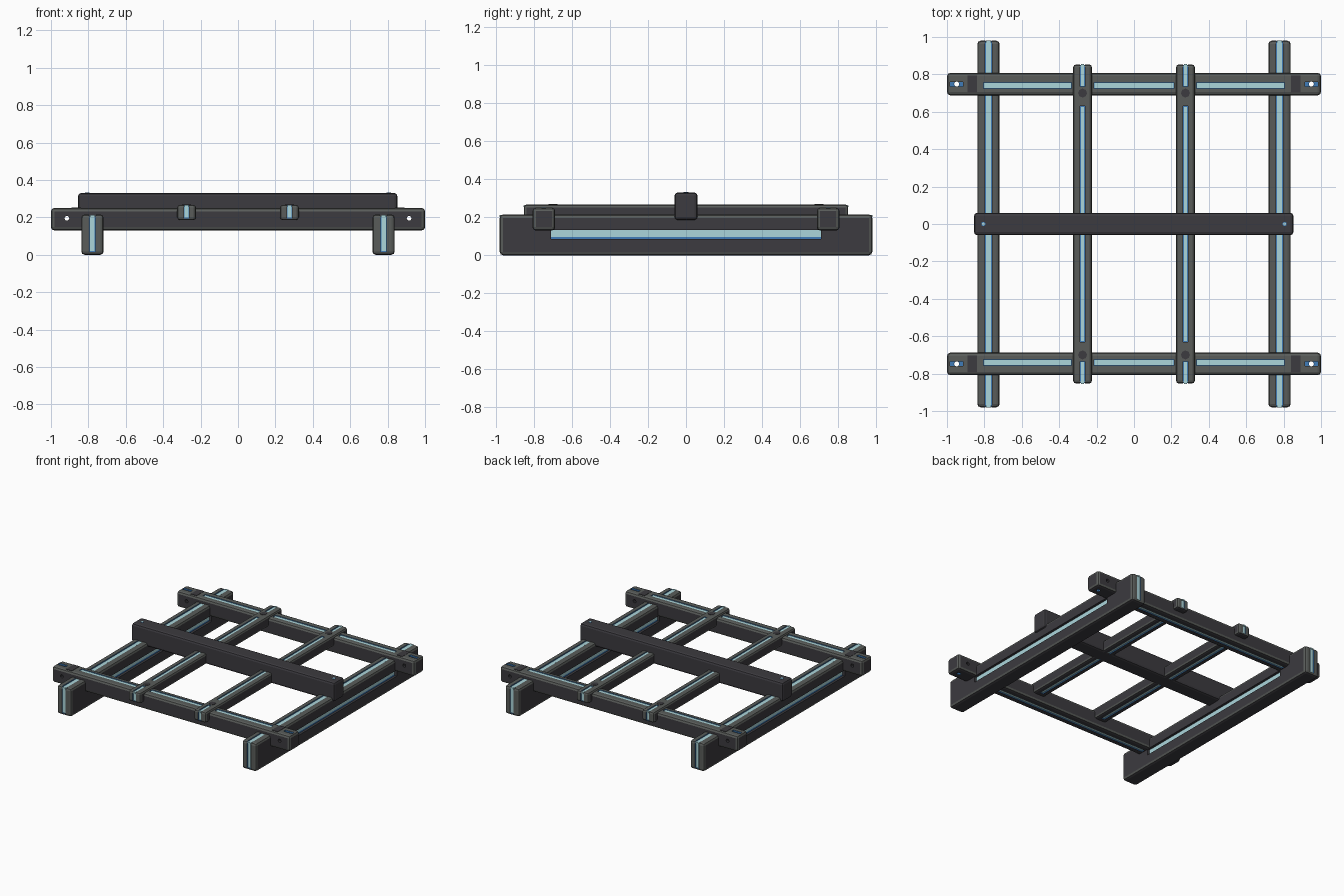
import bpy, bmesh
from mathutils import Vector

if "Cube" in bpy.data.objects:
    bpy.data.objects.remove(bpy.data.objects["Cube"])


def mat(name, rgb):
    m = bpy.data.materials.new(name)
    m.diffuse_color = (*rgb, 1)
    m.use_nodes = True
    m.node_tree.nodes["Principled BSDF"].inputs["Base Color"].default_value = m.diffuse_color
    return m


GREY = mat("worn grey", (0.100, 0.107, 0.101))
DARK = mat("dark charcoal", (0.045, 0.043, 0.050))
BLUE = mat("groove blue", (0.05, 0.20, 0.48))
CYAN = mat("pale cyan", (0.41, 0.67, 0.71))
COL = bpy.context.collection


def finish(name, bm, mats):
    me = bpy.data.meshes.new(name)
    bm.to_mesh(me)
    bm.free()
    for m in mats:
        me.materials.append(m)
    ob = bpy.data.objects.new(name, me)
    COL.objects.link(ob)
    return ob


def box(name, lo, hi, mats, bevel=0, dark_axes=()):
    """Box from corner to corner; faces along dark_axes and the underside take slot 1."""
    bm = bmesh.new()
    bmesh.ops.create_cube(bm, size=1)
    for v in bm.verts:
        v.co = Vector([lo[i] if v.co[i] < 0 else hi[i] for i in range(3)])
    if bevel:
        bmesh.ops.bevel(bm, geom=bm.edges[:], offset=bevel, segments=2,
                        profile=0.5, affect='EDGES')
    bm.normal_update()
    if len(mats) > 1:
        for f in bm.faces:
            if f.normal.z < -0.6 or any(abs(f.normal[a]) > 0.95 for a in dark_axes):
                f.material_index = 1
    return finish(name, bm, mats)


def cylinder(name, center, radius, depth, axis, mats, sides=8):
    bm = bmesh.new()
    bmesh.ops.create_cone(bm, cap_ends=True, segments=sides, radius1=radius,
                          radius2=radius, depth=depth)
    for v in bm.verts:
        x, y, z = v.co
        v.co = Vector(center) + Vector((x, y, z) if axis == 2 else (x, -z, y))
    return finish(name, bm, mats)


def slot_cutter(x, e, y):
    """Side slot with a cyan floor, a blue line at its foot and dark lips."""
    prof = [(0.03, 0.132), (-0.018, 0.132), (-0.018, 0.097), (-0.018, 0.086), (0.03, 0.086)]
    bm = bmesh.new()
    rings = [[bm.verts.new((x + d * e, s * y, z)) for d, z in prof] for s in (-1, 1)]
    for i, slot in enumerate((2, 0, 1, 2, 2)):
        j = (i + 1) % 5
        f = bm.faces.new((rings[0][i], rings[0][j], rings[1][j], rings[1][i]))
        f.material_index = slot
    for r in rings:
        bm.faces.new(r).material_index = 2
    bmesh.ops.recalc_face_normals(bm, faces=bm.faces[:])
    return finish("slot_cutter", bm, [CYAN, BLUE, DARK])


def cut(ob, cutters):
    """Subtract the cutters, keeping their colour on the cut faces."""
    for c in cutters:
        m = ob.modifiers.new("cut", 'BOOLEAN')
        m.operation = 'DIFFERENCE'
        m.solver = 'EXACT'
        m.material_mode = 'TRANSFER'
        m.object = c
    dg = bpy.context.evaluated_depsgraph_get()
    dg.update()
    me = bpy.data.meshes.new_from_object(ob.evaluated_get(dg))
    ob.modifiers.clear()
    ob.data = me
    for c in cutters:
        bpy.data.objects.remove(c)


def groove(axis, sign, surf, lo, hi, margin=0.004, depth=0.009):
    """Cutter for a shallow blue groove on a face, plus a cyan light strip on its floor."""
    def span(a, b, m):
        l, h = list(lo), list(hi)
        for i in range(3):
            if i != axis:
                l[i] += m
                h[i] -= m
        l[axis], h[axis] = sorted((surf + sign * a, surf + sign * b))
        return l, h
    cutter = box("groove_cutter", *span(-depth, 0.03, 0), [BLUE])
    box("light_strip", *span(-depth - 0.004, -depth + 0.005, margin), [CYAN])
    return cutter


for s in (-1, 1):
    # side rails, running front to back
    x = 0.778 * s
    rail = box("side_rail", (x - 0.06, -0.98, 0), (x + 0.06, 0.98, 0.215),
               [GREY, DARK], 0.018, (0,))
    cs = [groove(2, 1, 0.215, (x - 0.019, -0.985, 0), (x + 0.019, 0.985, 0), 0.005)]
    for e in (-1, 1):
        cs.append(groove(1, e, 0.98 * e, (x - 0.016, 0, 0.015), (x + 0.016, 0, 0.216)))
        cs.append(slot_cutter(x + 0.06 * e, e, 0.71))
    cut(rail, cs)

    # cross rails, running left to right, with drilled ends
    y = 0.748 * s
    yc = 0.741 * s
    rail = box("cross_rail", (-1, y - 0.06, 0.13), (1, y + 0.06, 0.25),
               [GREY, DARK], 0.018, (0, 1))
    cs = [groove(2, -1, 0.13, (-0.71, y - 0.013, 0), (0.71, y + 0.013, 0))]
    for a, b in ((-0.805, -0.335), (-0.215, 0.215), (0.335, 0.805)):
        cs.append(groove(2, 1, 0.25, (a, yc - 0.016, 0), (b, yc + 0.016, 0), 0.003))
    for e in (-1, 1):
        cs.append(cylinder("hole_cutter", (0.948 * e, y, 0.19), 0.014, 0.3, 2, [BLUE]))
        cs.append(cylinder("hole_cutter", (0.915 * e, y, 0.195), 0.013, 0.3, 1, [DARK]))
        cs.append(box("pocket_cutter", (0.95 * e - 0.035, y - 0.012, 0.24),
                      (0.95 * e + 0.035, y + 0.012, 0.3), [BLUE]))
        # dark clamp pad beside each joint
        box("joint_pad", (0.865 * e - 0.025, y - 0.045, 0.24),
            (0.865 * e + 0.025, y + 0.045, 0.252), [DARK])
    cut(rail, cs)

    # slim inner bars
    x = 0.275 * s
    bar = box("inner_bar", (x - 0.05, -0.853, 0.185), (x + 0.05, 0.853, 0.267),
              [GREY, DARK], 0.015, (0,))
    cs = [groove(2, -1, 0.185, (x - 0.012, -0.66, 0), (x + 0.012, 0.66, 0))]
    for e in (-1, 1):
        for a, b in ((0.03, 0.63), (0.735, 0.86)):
            y0, y1 = sorted((a * e, b * e))
            cs.append(groove(2, 1, 0.267, (x - 0.013, y0, 0), (x + 0.013, y1, 0)))
        cs.append(groove(1, e, 0.853 * e, (x - 0.013, 0, 0.195), (x + 0.013, 0, 0.268), 0.003))
        cylinder("joint_bolt", (x, 0.7 * e, 0.262), 0.024, 0.014, 2, [DARK])
    cut(bar, cs)

# raised centre beam with a small stud at each end
box("centre_beam", (-0.855, -0.06, 0.185), (0.852, 0.06, 0.33), [DARK], 0.016)
for s in (-1, 1):
    cylinder("beam_stud", (0.805 * s, 0, 0.329), 0.012, 0.006, 2, [BLUE])
    cylinder("beam_stud_cap", (0.805 * s, 0, 0.331), 0.008, 0.005, 2, [CYAN])
